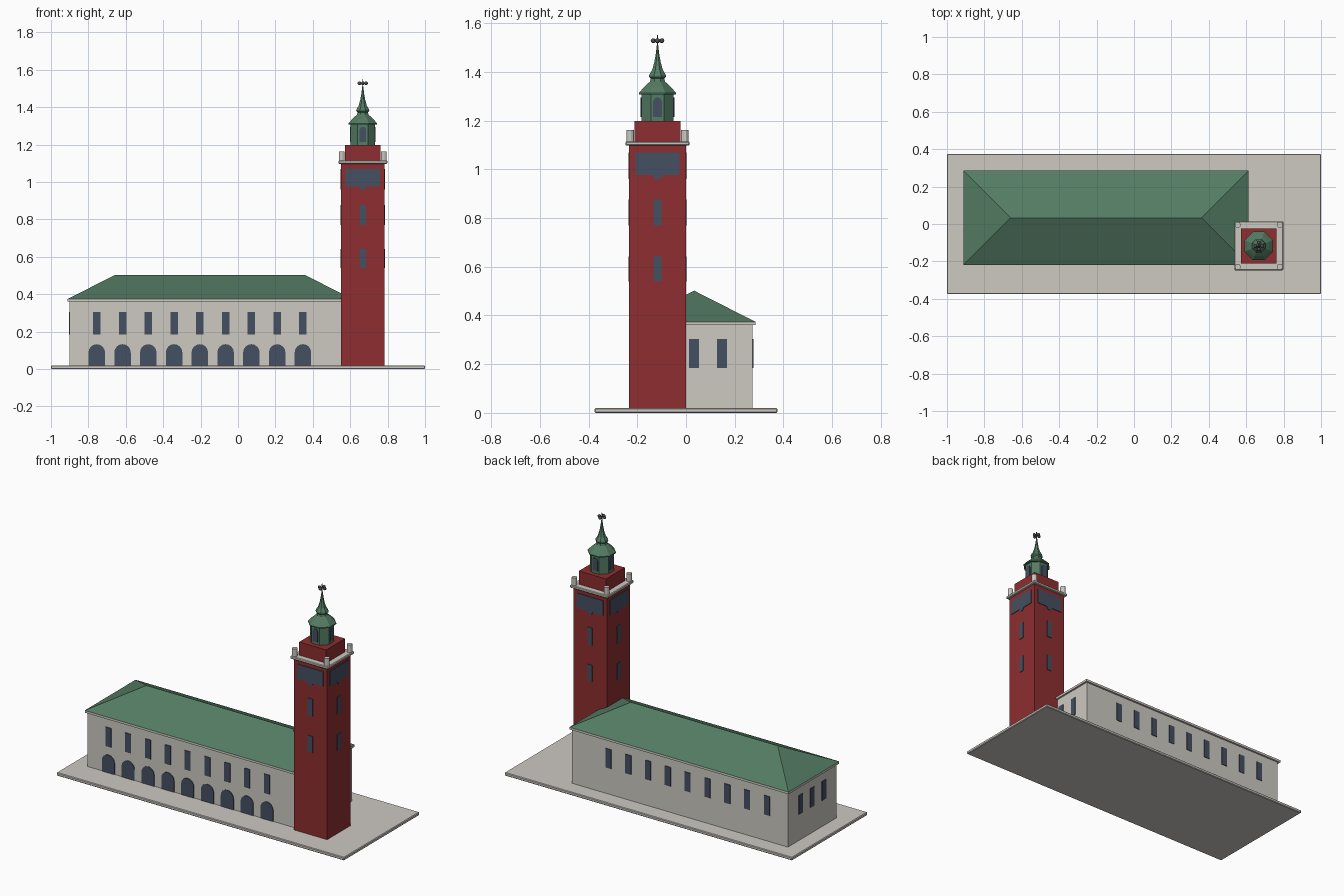
import bpy, bmesh, math
from mathutils import Matrix, Vector

if "Cube" in bpy.data.objects:
    bpy.data.objects.remove(bpy.data.objects["Cube"])


def mat(name, r, g, b):
    m = bpy.data.materials.new(name)
    m.diffuse_color = (r, g, b, 1)
    m.use_nodes = True
    m.node_tree.nodes["Principled BSDF"].inputs["Base Color"].default_value = m.diffuse_color
    return m


STONE = mat("pale stone", 0.61, 0.585, 0.54)
BRICK = mat("red brick", 0.27, 0.027, 0.029)
COPPER = mat("green copper", 0.088, 0.2, 0.125)
GLASS = mat("dark glass", 0.06, 0.08, 0.12)
IRON = mat("dark iron", 0.08, 0.08, 0.08)


def finish(name, bm, material):
    bmesh.ops.recalc_face_normals(bm, faces=bm.faces)
    me = bpy.data.meshes.new(name)
    bm.to_mesh(me)
    bm.free()
    me.materials.append(material)
    ob = bpy.data.objects.new(name, me)
    bpy.context.collection.objects.link(ob)
    return ob


def box(name, x0, x1, y0, y1, z0, z1, material, bevel=0):
    bm = bmesh.new()
    bmesh.ops.create_cube(bm, size=1)
    for v in bm.verts:
        v.co = ((x0 + x1) / 2 + v.co.x * (x1 - x0),
                (y0 + y1) / 2 + v.co.y * (y1 - y0),
                (z0 + z1) / 2 + v.co.z * (z1 - z0))
    if bevel:
        bmesh.ops.bevel(bm, geom=bm.edges[:], offset=bevel, segments=1, affect='EDGES')
    return finish(name, bm, material)


def lathe(name, x, y, profile, sides, material):
    """Stack of rings from (radius, z) pairs, with flat sides facing the axes."""
    bm = bmesh.new()
    rings = []
    for r, z in profile:
        rings.append([bm.verts.new((x + r * math.cos(a), y + r * math.sin(a), z))
                      for a in [(i + 0.5) * math.tau / sides for i in range(sides)]])
    for lo, hi in zip(rings, rings[1:]):
        for i in range(sides):
            j = (i + 1) % sides
            bm.faces.new((lo[i], lo[j], hi[j], hi[i]))
    bm.faces.new(rings[0])
    bm.faces.new(rings[-1])
    return finish(name, bm, material)


def plates(name, outline, spots, material=GLASS, proud=0.004):
    """Thin wall plates: each spot is (x, y, angle), angle 0 facing the front."""
    bm = bmesh.new()
    for x, y, angle in spots:
        m = Matrix.Translation((x, y, 0)) @ Matrix.Rotation(angle, 4, 'Z')
        rows = [[bm.verts.new(m @ Vector((u, d, z))) for u, z in outline]
                for d in (-proud, 0.003)]
        bm.faces.new(rows[0])
        bm.faces.new(rows[1])
        for i in range(len(outline)):
            j = (i + 1) % len(outline)
            bm.faces.new((rows[0][i], rows[0][j], rows[1][j], rows[1][i]))
    return finish(name, bm, material)


def rect(w, z0, z1):
    return [(-w / 2, z0), (w / 2, z0), (w / 2, z1), (-w / 2, z1)]


def arch(w, z0, z1, n=8):
    r = w / 2
    return [(-r, z0), (r, z0)] + [(r * math.cos(math.pi * i / n),
                                   z1 - r + r * math.sin(math.pi * i / n))
                                  for i in range(n + 1)]


def around(cx, cy, d):
    return [(cx + d * math.sin(k * math.pi / 2), cy - d * math.cos(k * math.pi / 2),
             k * math.pi / 2) for k in range(4)]


# Ground slab
box("base_slab", -1, 1, -0.375, 0.375, 0, 0.02, STONE, 0.004)

# Long hall with cornice and hipped roof
X0, X1, Y0, Y1 = -0.9, 0.6, -0.207, 0.273
box("hall_walls", X0, X1, Y0, Y1, 0.018, 0.365, STONE)
O = 0.012
box("hall_cornice", X0 - O, X1 + O, Y0 - O, Y1 + O, 0.36, 0.374, STONE)
bm = bmesh.new()
ym = (Y0 + Y1) / 2
inset = ym - Y0 + O
a, b, c, d, e, f = [bm.verts.new(p) for p in (
    (X0 - O, Y0 - O, 0.374), (X1 + O, Y0 - O, 0.374),
    (X1 + O, Y1 + O, 0.374), (X0 - O, Y1 + O, 0.374),
    (X0 - O + inset, ym, 0.502), (X1 + O - inset, ym, 0.502))]
for face in ((a, b, f, e), (c, d, e, f), (b, c, f), (d, a, e), (d, c, b, a)):
    bm.faces.new(face)
finish("hall_roof", bm, COPPER)

# Hall windows and ground floor arches
xs = [-0.204 + (i - 4) * 0.1378 for i in range(9)]
ys = [ym + (i - 1) * 0.115 for i in range(3)]
plates("hall_windows", rect(0.04, 0.184, 0.304),
       [(x, Y0, 0) for x in xs] + [(x, Y1, math.pi) for x in xs]
       + [(X1, y, math.pi / 2) for y in ys] + [(X0, y, -math.pi / 2) for y in ys])
plates("hall_arches", arch(0.088, 0.02, 0.133), [(x, Y0, 0) for x in xs])

# Tower shaft, slit windows and belfry openings
TX, TY, H = 0.667, -0.117, 0.116
box("tower_shaft", TX - H, TX + H, TY - H, TY + H, 0.018, 1.1, BRICK)
for name, z0, z1 in (("lower_slits", 0.54, 0.643), ("upper_slits", 0.77, 0.877)):
    plates(name, rect(0.034, z0, z1), around(TX, TY, H))
plates("belfry_openings", [(-0.091, 0.977), (-0.02, 0.977), (-0.01, 0.96), (0.01, 0.96),
                           (0.02, 0.977), (0.091, 0.977), (0.091, 1.07), (-0.091, 1.07)],
       around(TX, TY, H))

# Gallery with corner posts and upper block
box("tower_gallery", TX - 0.131, TX + 0.131, TY - 0.131, TY + 0.131, 1.097, 1.115, STONE, 0.004)
for sx in (-1, 1):
    for sy in (-1, 1):
        lathe("gallery_post", TX + sx * 0.112, TY + sy * 0.112,
              [(0.016, 1.11), (0.016, 1.162)], 12, STONE)
box("tower_upper_block", TX - 0.094, TX + 0.094, TY - 0.094, TY + 0.094, 1.11, 1.198, BRICK)

# Octagonal lantern, its windows and the spire
K = 1 / math.cos(math.pi / 8)
lathe("lantern", TX, TY, [(0.065 * K, 1.195), (0.065 * K, 1.312)], 8, COPPER)
plates("lantern_windows", arch(0.035, 1.215, 1.295), around(TX, TY, 0.065))
lathe("spire", TX, TY, [(0.076 * K, 1.308), (0.076 * K, 1.314), (0.055 * K, 1.338),
                        (0.031 * K, 1.36), (0.028 * K, 1.372), (0.035 * K, 1.38),
                        (0.034 * K, 1.388), (0.022 * K, 1.408), (0.013 * K, 1.44),
                        (0.007 * K, 1.475), (0.003, 1.51)], 8, COPPER)

# Finial: rod, cross arms and small balls
lathe("finial_rod", TX, TY, [(0.003, 1.49), (0.003, 1.552)], 6, IRON)
box("finial_arm_x", TX - 0.022, TX + 0.022, TY - 0.002, TY + 0.002, 1.526, 1.53, IRON)
box("finial_arm_y", TX - 0.002, TX + 0.002, TY - 0.022, TY + 0.022, 1.526, 1.53, IRON)
bm = bmesh.new()
for x, y, _ in around(TX, TY, 0.018):
    bmesh.ops.create_uvsphere(bm, u_segments=10, v_segments=6, radius=0.01,
                              matrix=Matrix.Translation((x, y, 1.528)))
finish("finial_balls", bm, IRON)
